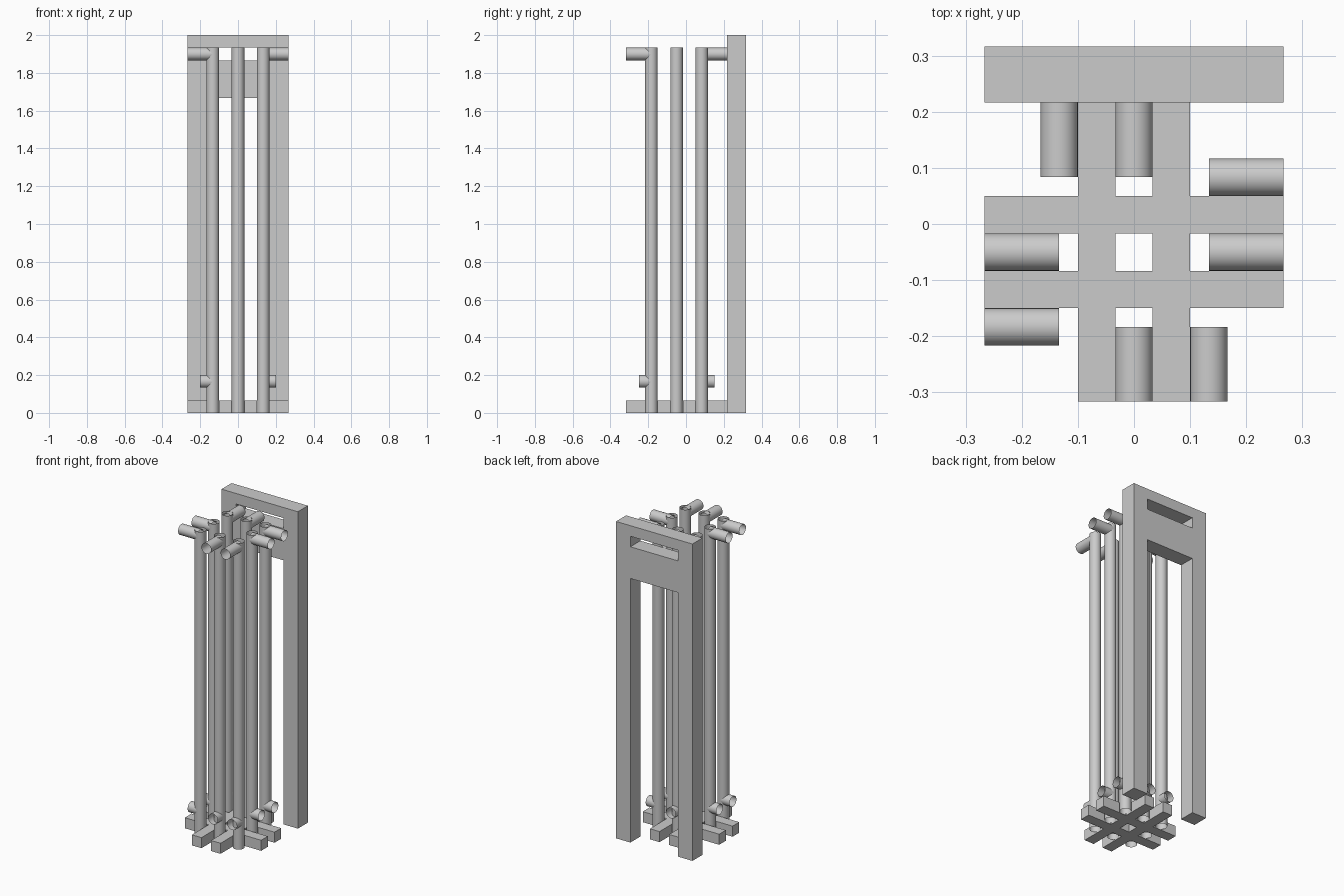
import bpy, bmesh, math
from mathutils import Vector, Matrix

if "Cube" in bpy.data.objects:
    bpy.data.objects.remove(bpy.data.objects["Cube"])

U = 1 / 30            # layout module
R = U                 # tube radius
CY = -1.5 * U         # centre of the tube cluster in y

grey = bpy.data.materials.new("plain grey")
grey.diffuse_color = (0.6, 0.6, 0.6, 1)
grey.use_nodes = True
grey.node_tree.nodes["Principled BSDF"].inputs["Base Color"].default_value = grey.diffuse_color


def finish(name, bm, smooth=False):
    me = bpy.data.meshes.new(name)
    bm.to_mesh(me)
    bm.free()
    me.materials.append(grey)
    ob = bpy.data.objects.new(name, me)
    bpy.context.collection.objects.link(ob)
    if smooth:
        for p in me.polygons:
            p.use_smooth = True
    return ob


def cell_solid(name, us, vs, solid, depth, place):
    """Slab made of the cells of an uneven grid for which solid(i, j) is true."""
    bm = bmesh.new()
    for i in range(len(us) - 1):
        for j in range(len(vs) - 1):
            if solid(i, j):
                bm.faces.new([bm.verts.new((us[a] * U, vs[b] * U, 0))
                              for a, b in ((i, j), (i + 1, j), (i + 1, j + 1), (i, j + 1))])
    bmesh.ops.remove_doubles(bm, verts=bm.verts, dist=1e-5)
    ext = bmesh.ops.extrude_face_region(bm, geom=bm.faces[:], use_keep_orig=True)
    top = [g for g in ext["geom"] if isinstance(g, bmesh.types.BMVert)]
    bmesh.ops.translate(bm, verts=top, vec=(0, 0, depth))
    bmesh.ops.transform(bm, matrix=place, verts=bm.verts)
    bmesh.ops.recalc_face_normals(bm, faces=bm.faces)
    return finish(name, bm)


def tube(name, start, direction, length):
    """Open thin-walled tube running from start along direction."""
    d = Vector(direction)
    bm = bmesh.new()
    m = (Matrix.Translation(Vector(start) + d * length / 2)
         @ d.to_track_quat('Z', 'Y').to_matrix().to_4x4())
    bmesh.ops.create_cone(bm, cap_ends=False, segments=32, radius1=R, radius2=R,
                          depth=length, matrix=m)
    return finish(name, bm, smooth=True)


# Base grate: two bars each way, crossing
lines = [-8, -3, -1, 1, 3, 8]
cell_solid("base_grate", lines, lines, lambda i, j: i in (1, 3) or j in (1, 3),
           2 * U, Matrix.Translation((0, CY, 0)))

# Back frame: tall opening below, handle slot above
cell_solid("back_frame", [-8, -5, 5, 8], [0, 50, 56, 58, 60],
           lambda i, j: not (i == 1 and j in (0, 2)), 3 * U,
           Matrix.Translation((0, 9.5 * U, 0)) @ Matrix.Rotation(math.pi / 2, 4, 'X'))

# Eight upright tubes in a ring, each with an upper spout and a lower stub
layout = [((-1, 1), (0, 1)), ((0, 1), (0, 1)),
          ((1, 1), (1, 0)), ((1, 0), (1, 0)),
          ((1, -1), (0, -1)), ((0, -1), (0, -1)),
          ((-1, -1), (-1, 0)), ((-1, 0), (-1, 0))]
for n, ((cx, cy), (dx, dy)) in enumerate(layout, 1):
    x, y = cx * 4 * U, CY + cy * 4 * U
    tube(f"upright_tube_{n}", (x, y, 0), (0, 0, 1), 58 * U)
    tube(f"upper_spout_{n}", (x, y, 57 * U), (dx, dy, 0), 4 * U)
    tube(f"lower_stub_{n}", (x, y, 5 * U), (dx, dy, 0), 2 * U)
